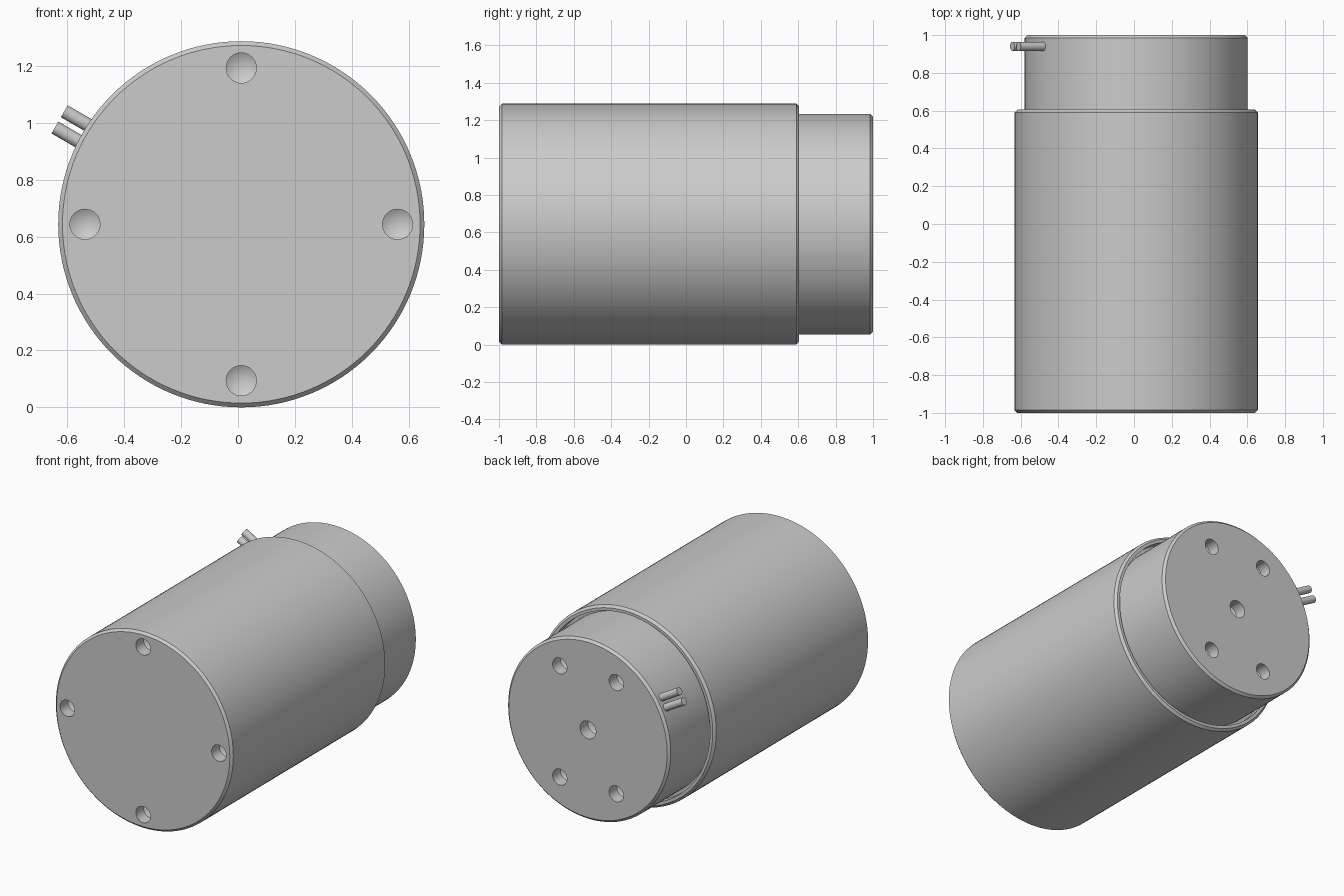
import bpy, bmesh, math
from mathutils import Vector, Matrix

if "Cube" in bpy.data.objects:
    bpy.data.objects.remove(bpy.data.objects["Cube"])

CX, CZ = 0.0115, 0.644   # motor axis runs along y through this point


def lathe(name, profile, start=(CX, 0, CZ), direction=(0, 1, 0), segs=128):
    """Revolve (radius, height) points, axis ends at radius 0."""
    bm = bmesh.new()
    rings = []
    for r, h in profile:
        if r == 0:
            rings.append([bm.verts.new((0, 0, h))])
        else:
            rings.append([bm.verts.new((r * math.cos(2 * math.pi * i / segs),
                                        r * math.sin(2 * math.pi * i / segs), h))
                          for i in range(segs)])
    for a, b in zip(rings, rings[1:]):
        for i in range(segs):
            j = (i + 1) % segs
            if len(a) == 1:
                bm.faces.new((a[0], b[j], b[i]))
            elif len(b) == 1:
                bm.faces.new((a[i], a[j], b[0]))
            else:
                bm.faces.new((a[i], a[j], b[j], b[i]))
    rot = Vector((0, 0, 1)).rotation_difference(Vector(direction)).to_matrix().to_4x4()
    bm.transform(Matrix.Translation(start) @ rot)
    bmesh.ops.recalc_face_normals(bm, faces=bm.faces)
    me = bpy.data.meshes.new(name)
    bm.to_mesh(me)
    bm.free()
    ob = bpy.data.objects.new(name, me)
    bpy.context.collection.objects.link(ob)
    return ob


def activate(ob):
    bpy.ops.object.select_all(action='DESELECT')
    ob.select_set(True)
    bpy.context.view_layer.objects.active = ob


def smooth(ob):
    activate(ob)
    bpy.ops.object.shade_smooth_by_angle(angle=math.radians(30))


def drill(ob, x, z, y, inward, r, depth=0.08):
    """Cut a blind hole with a conical bottom."""
    cutter = lathe("hole_cutter", [(0, -0.05), (r, -0.05), (r, depth), (0, depth + 0.6 * r)],
                   (CX + x, y, CZ + z), (0, inward, 0), 32)
    cutter.hide_render = True
    mod = ob.modifiers.new("hole", 'BOOLEAN')
    mod.operation = 'DIFFERENCE'
    mod.solver = 'EXACT'
    mod.object = cutter
    activate(ob)
    bpy.ops.object.modifier_apply(modifier=mod.name)
    bpy.data.objects.remove(cutter)


# main housing: chamfered can with a recess around the rear cap
R, C = 0.644, 0.015
housing = lathe("housing", [(0, -1), (R - C, -1), (R, -1 + C), (R, 0.605 - C),
                            (R - C, 0.605), (0.61, 0.605), (0.61, 0.55), (0, 0.55)])
for k in range(4):
    a = k * math.pi / 2
    drill(housing, 0.55 * math.cos(a), 0.55 * math.sin(a), -1, 1, 0.053)
smooth(housing)

# rear cap: narrower chamfered cylinder
r = 0.59
cap = lathe("rear_cap", [(0, 0.545), (r, 0.545), (r, 1 - C), (r - C, 1), (0, 1)])
drill(cap, 0, 0, 1, -1, 0.058)
for sx in (-1, 1):
    for sz in (-1, 1):
        drill(cap, sx * 0.205, sz * 0.365, 1, -1, 0.052)
smooth(cap)

# pair of lead wires leaving the cap radially
ang = math.radians(150)
out = Vector((math.cos(ang), 0, math.sin(ang)))
side = Vector((math.sin(ang), 0, -math.cos(ang)))
for i, s in enumerate((-1, 1)):
    start = Vector((CX, 0.94, CZ)) + side * (0.033 * s)
    wire = lathe(f"lead_wire_{i + 1}", [(0, 0.57), (0.024, 0.57), (0.024, 0.738), (0, 0.738)],
                 start, out, 32)
    smooth(wire)
